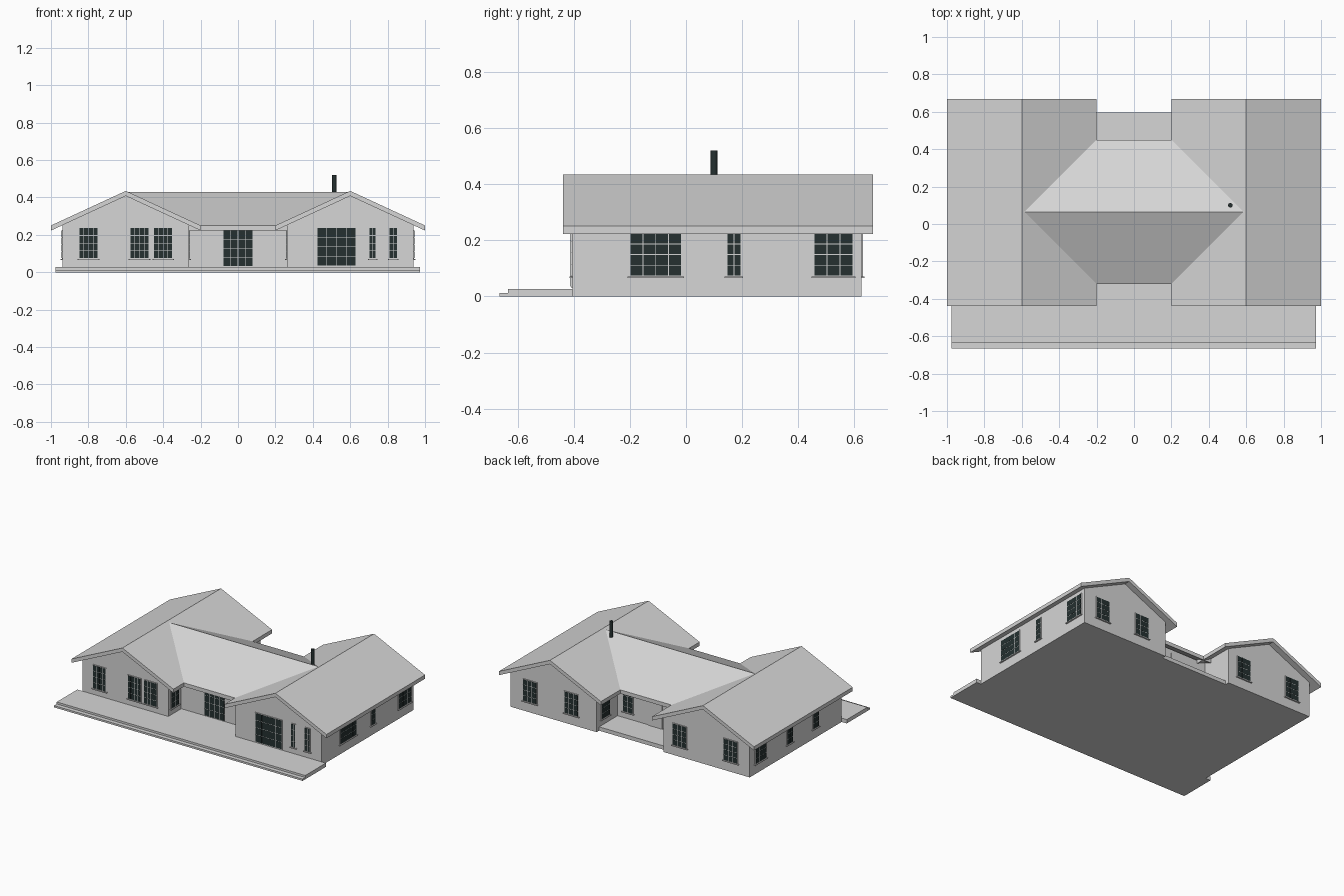
import bpy, bmesh, math
from mathutils import Matrix, Vector

cube = bpy.data.objects.get("Cube")
if cube:
    bpy.data.objects.remove(cube, do_unlink=True)


def material(name, rgb):
    m = bpy.data.materials.new(name)
    m.use_nodes = True
    m.diffuse_color = (*rgb, 1)
    m.node_tree.nodes["Principled BSDF"].inputs["Base Color"].default_value = (*rgb, 1)
    return m


PLASTER = material("pale grey", (0.67, 0.67, 0.67))
GLASS = material("dark glass", (0.018, 0.03, 0.03))


def finish(name, bm, matrix=Matrix()):
    bmesh.ops.recalc_face_normals(bm, faces=bm.faces)
    mesh = bpy.data.meshes.new(name)
    bm.to_mesh(mesh)
    bm.free()
    mesh.materials.append(PLASTER)
    mesh.materials.append(GLASS)
    obj = bpy.data.objects.new(name, mesh)
    obj.matrix_world = matrix
    bpy.context.collection.objects.link(obj)
    return obj


def add_box(bm, lo, hi, mat=0):
    lo, hi = Vector(lo), Vector(hi)
    size = hi - lo
    place = Matrix.Translation((lo + hi) / 2) @ Matrix.Diagonal((*size, 1))
    verts = bmesh.ops.create_cube(bm, size=1, matrix=place)["verts"]
    for face in {f for v in verts for f in v.link_faces}:
        face.material_index = mat


def box(name, lo, hi):
    bm = bmesh.new()
    add_box(bm, lo, hi)
    return finish(name, bm)


def prism(name, profile, start, end, matrix=Matrix()):
    """Extrude an (x, z) profile along y."""
    bm = bmesh.new()
    face = bm.faces.new([bm.verts.new((x, start, z)) for x, z in profile])
    new = bmesh.ops.extrude_face_region(bm, geom=[face])["geom"]
    bmesh.ops.translate(bm, vec=(0, end - start, 0),
                        verts=[g for g in new if isinstance(g, bmesh.types.BMVert)])
    return finish(name, bm, matrix)


EAVE, SLOPE, THICK = 0.25, 0.4625, 0.027


def roof(name, half, start, end, matrix):
    top = EAVE + half * SLOPE
    prism(name, [(-half, EAVE), (0, top), (half, EAVE), (half, EAVE - THICK),
                 (0, top - THICK), (-half, EAVE - THICK)], start, end, matrix)


# Two gabled wings
WALL, FRONT, BACK = 0.337, -0.405, 0.625
for side, sign in (("left", 1), ("right", -1)):
    at = Matrix.Translation((sign * 0.6, 0, 0))
    shoulder = EAVE - THICK / 2 + (0.4 - WALL) * SLOPE
    prism(side + "_wing_walls", [(-WALL, 0), (WALL, 0), (WALL, shoulder),
          (0, shoulder + WALL * SLOPE), (-WALL, shoulder)], FRONT, BACK, at)
    roof(side + "_wing_roof", 0.4, -0.438, 0.667, at)

# Central hall and its cross roof
HALL_FRONT, HALL_BACK = -0.26, 0.39
box("hall_walls", (-0.3, HALL_FRONT, 0), (0.3, HALL_BACK, 0.245))
roof("hall_roof", 0.385, -0.585, 0.585,
     Matrix.Translation((0, 0.065, 0)) @ Matrix.Rotation(math.pi / 2, 4, "Z"))

# Terraces
box("terrace_step", (-0.977, -0.665, 0), (0.972, FRONT, 0.013))
box("terrace", (-0.977, -0.635, 0.013), (0.972, FRONT, 0.027))
box("entrance_floor", (-0.27, -0.41, 0), (0.27, HALL_FRONT, 0.027))
box("back_patio", (-0.27, HALL_BACK, 0), (0.27, 0.597, 0.027))

# Chimney pipe
bm = bmesh.new()
bmesh.ops.create_cone(bm, cap_ends=True, segments=16, radius1=0.012, radius2=0.012,
                      depth=0.14, matrix=Matrix.Translation((0.515, 0.1, 0.45)))
for f in bm.faces:
    f.material_index = 1
finish("chimney_pipe", bm)
bpy.context.view_layer.objects.active = bpy.data.objects["chimney_pipe"]
bpy.data.objects["chimney_pipe"].select_set(True)
bpy.ops.object.shade_smooth_by_angle()

# Windows: frame plate, dark panes, sill; local -y points out of the wall
TURN = {"front": 0, "left": 90, "back": 180, "right": -90}


def window(name, facing, wall, centre, width, cols, low=0.075, high=0.223, rows=4, sill=True):
    bm = bmesh.new()
    half, rim, bar = width / 2, 0.004, 0.003
    add_box(bm, (-half - rim, -0.005, low - rim), (half + rim, 0.002, high + rim))
    dx, dz = (width + bar) / cols, (high - low + bar) / rows
    for i in range(cols):
        for j in range(rows):
            x, z = -half + i * dx, low + j * dz
            add_box(bm, (x, -0.006, z), (x + dx - bar, -0.004, z + dz - bar), 1)
    if sill:
        add_box(bm, (-half - 0.01, -0.011, low - 0.009), (half + 0.01, 0.002, low - rim))
    spot = (centre, wall, 0) if facing in ("front", "back") else (wall, centre, 0)
    finish(name, bm, Matrix.Translation(spot) @ Matrix.Rotation(math.radians(TURN[facing]), 4, "Z"))


# Front windows and glazed doors
for i, (x, w, cols) in enumerate([(-0.799, 0.098, 4), (-0.527, 0.096, 4), (-0.4, 0.096, 4),
                                  (0.72, 0.032, 2), (0.83, 0.038, 2)]):
    window(f"front_window_{i + 1}", "front", FRONT, x, w, cols, high=0.236)
window("entrance_door", "front", HALL_FRONT, 0, 0.156, 4, low=0.034, sill=False)
window("terrace_door", "front", FRONT, 0.527, 0.205, 4, low=0.036, high=0.237, sill=False)

# Side windows
OUTER, INNER = 0.6 + WALL, 0.6 - WALL
for i, (y, w, cols) in enumerate([(-0.108, 0.18, 4), (0.171, 0.046, 2), (0.526, 0.136, 3)]):
    window(f"left_side_window_{i + 1}", "left", OUTER, y, w, cols)
for i, (y, w, cols) in enumerate([(-0.11, 0.06, 2), (0.18, 0.06, 2), (0.505, 0.12, 3)]):
    window(f"right_side_window_{i + 1}", "right", -OUTER, y, w, cols)

# Back windows and patio door
for i, x in enumerate([0.785, 0.46, -0.39, -0.79]):
    window(f"back_window_{i + 1}", "back", BACK, x, 0.105, 3)
window("hall_back_window", "back", HALL_BACK, 0.18, 0.075, 2)
box("patio_door", (-0.09, HALL_BACK - 0.002, 0.027), (0.02, HALL_BACK + 0.006, 0.215))

# Windows in the inner walls of the wings
window("right_inner_window", "left", -INNER, -0.335, 0.08, 2)
window("left_inner_window", "right", INNER, -0.335, 0.08, 2)
window("patio_side_window", "right", INNER, 0.53, 0.09, 2)
